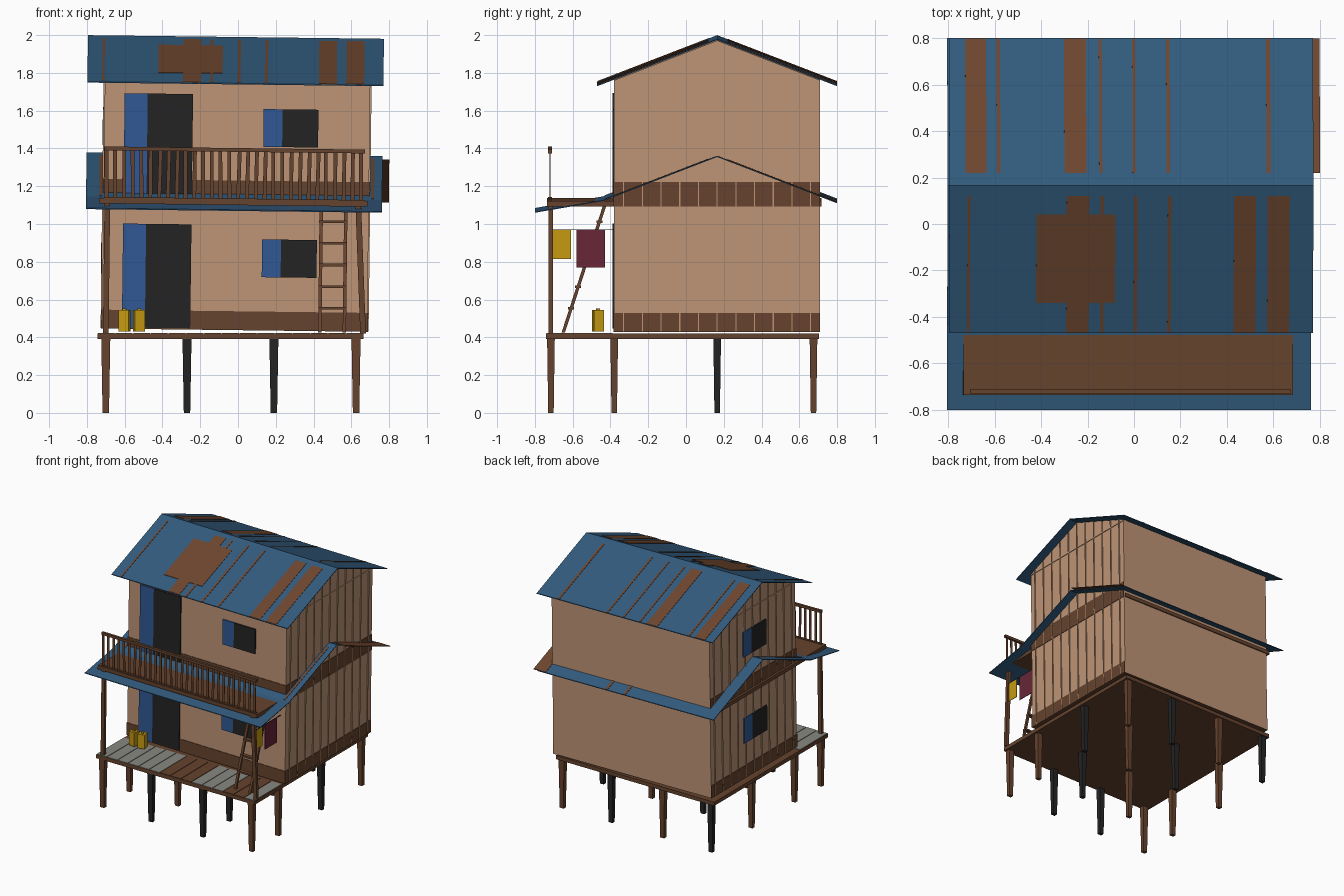
import bpy, bmesh, random
from mathutils import Matrix, Vector

cube = bpy.data.objects.get("Cube")
if cube:
    bpy.data.objects.remove(cube, do_unlink=True)
random.seed(4)


def material(name, *rgb):
    """Flat colour from sRGB bytes."""
    lin = [((c / 255 + 0.055) / 1.055) ** 2.4 for c in rgb]
    m = bpy.data.materials.new(name)
    m.use_nodes = True
    m.diffuse_color = (*lin, 1)
    m.node_tree.nodes["Principled BSDF"].inputs["Base Color"].default_value = (*lin, 1)
    return m


WALL = material("tan_wall", 190, 149, 118)
WOOD = material("brown_wood", 102, 67, 46)
RUST = material("rust", 110, 70, 46)
ROOF = material("blue_metal", 50, 91, 126)
DARK = material("near_black", 36, 36, 36)
BLUE = material("door_blue", 48, 88, 148)
YELLOW = material("yellow", 198, 154, 17)
MAROON = material("maroon", 104, 38, 56)
GREY = material("grey_plank", 136, 136, 129)

# The house body leans very slightly to one side
PIVOT = Vector((-0.01, 0, 1.1))
LEAN = Matrix.Translation(PIVOT) @ Matrix.Rotation(0.0122, 4, 'Y') @ Matrix.Translation(-PIVOT)


def box(x0, x1, y0, y1, z0, z1):
    """Solid given as bottom loop and top loop."""
    loop = [(x0, y0), (x1, y0), (x1, y1), (x0, y1)]
    return [(x, y, z0) for x, y in loop], [(x, y, z1) for x, y in loop]


def bar(a, b, wa, wb, depth=1.0):
    """Square bar from a to b, with half widths wa and wb."""
    ends = []
    for (x, y, z), w in ((a, wa), (b, wb)):
        d = w * depth
        ends.append([(x - w, y - d, z), (x + w, y - d, z), (x + w, y + d, z), (x - w, y + d, z)])
    return ends[0], ends[1]


def prism(profile, x0, x1):
    """Side profile (y, z) drawn out along x."""
    return [(x0, y, z) for y, z in profile], [(x1, y, z) for y, z in profile]


def part(name, mat, solids, lean=False):
    bm = bmesh.new()
    for low, high in solids:
        a = [bm.verts.new(p) for p in low]
        b = [bm.verts.new(p) for p in high]
        bm.faces.new(a[::-1])
        bm.faces.new(b)
        n = len(a)
        for i in range(n):
            j = (i + 1) % n
            bm.faces.new((a[i], a[j], b[j], b[i]))
    bmesh.ops.recalc_face_normals(bm, faces=bm.faces)
    if lean:
        bm.transform(LEAN)
    mesh = bpy.data.meshes.new(name)
    bm.to_mesh(mesh)
    bm.free()
    mesh.materials.append(mat)
    obj = bpy.data.objects.new(name, mesh)
    bpy.context.collection.objects.link(obj)
    return obj


# Stilts under the deck, some of them replaced with dark ones
stilts = {True: [], False: []}
dark_stilts = {(1, 0), (2, 0), (2, 1), (1, 2), (3, 2), (0, 3), (2, 3)}
for i, x in enumerate((-0.70, -0.27, 0.19, 0.625)):
    for j, y in enumerate((-0.715, -0.38, 0.165, 0.675)):
        stilts[(i, j) in dark_stilts].append(bar((x, y, 0), (x, y, 0.4), 0.017, 0.024, 0.85))
part("brown_stilts", WOOD, stilts[False])
part("dark_stilts", DARK, stilts[True])

# Deck and the porch planks on it
part("deck", WOOD, [box(-0.745, 0.665, -0.74, 0.705, 0.39, 0.42)])
planks = {True: [], False: []}
for i in range(15):
    x = -0.745 + 0.094 * i
    planks[i in (6, 7, 8, 12, 13)].append(box(x + 0.003, x + 0.091, -0.738, -0.39, 0.42, 0.424))
part("grey_planks", GREY, planks[False])
part("brown_planks", WOOD, planks[True])

# House walls with gables
X0, X1, Y0, Y1 = -0.7125, 0.6925, -0.38, 0.71
RIDGE_Y, PITCH = 0.165, 0.386
TOP, MID = 1.99, 1.37


def slope(y, ridge):
    return ridge - PITCH * abs(y - RIDGE_Y)


under = TOP - 0.01
part("walls", WALL, [prism([(Y0, 0.44), (Y1, 0.44), (Y1, slope(Y1, under)),
                            (RIDGE_Y, under), (Y0, slope(Y0, under))], X0, X1)], True)
part("wall_bands", WOOD, [box(X0 - 0.004, X1 + 0.004, Y0 - 0.004, Y1 - 0.001, z, z + h)
                          for z, h in ((0.438, 0.1), (1.1, 0.13))], True)

# Battens on the gable ends
battens = []
for x in (X0, X1):
    for i in range(11):
        y = Y0 + 0.05 + 0.099 * i
        battens.append(box(x - 0.007, x + 0.007, y - 0.003, y + 0.003, 0.44, slope(y, under) - 0.005))
    battens.append(box(x - 0.005, x + 0.005, Y0, Y1, 1.757, 1.767))
part("gable_battens", WALL, battens, True)

# Doors and windows: a blue leaf beside a dark opening, on both floors
leaves, openings = [], []
for z in (0, 0.69):
    for a, b, c, z0, z1 in ((-0.607, -0.485, -0.245, 0.445, 0.995), (0.13, 0.23, 0.42, 0.72, 0.92)):
        leaves.append(box(a, b, Y0 - 0.009, Y0, z0 + z, z1 + z))
        openings.append(box(b, c, Y0 - 0.009, Y0, z0 + z, z1 + z))
    leaves.append(box(X0 - 0.009, X0, 0.19, 0.29, 0.72 + z, 0.92 + z))
    openings.append(box(X0 - 0.009, X0, 0.0, 0.19, 0.72 + z, 0.92 + z))
part("door_and_shutter_leaves", BLUE, leaves, True)
part("door_and_window_openings", DARK, openings, True)

# Upper roof, and the middle roof that runs on over the porch
RX0, RX1 = -0.805, 0.762


def sheet(points, thick=0.006):
    return points + [(y, z - thick) for y, z in reversed(points)]


part("upper_roof", ROOF, [prism(sheet([(-0.47, slope(-0.47, TOP)), (RIDGE_Y, TOP),
                                       (0.8, slope(0.8, TOP))]), RX0, RX1)], True)
part("middle_roof", ROOF, [prism(sheet([(-0.8, 1.075), (-0.44, slope(-0.44, MID)), (RIDGE_Y, MID),
                                        (0.8, slope(0.8, MID))]), RX0, RX1)], True)


def patch(x0, x1, y0, y1, ridge):
    """Rust plate lying on a roof slope."""
    ends = [(y, slope(y, ridge) + 0.003) for y in (y0, y1)]
    return prism(sheet(ends, 0.005), x0, x1)


FRONT, BACK = (-0.469, 0.12), (0.22, 0.799)
rust = [patch(-0.43, -0.09, -0.34, 0.04, TOP)]
for x0, x1 in ((-0.727, -0.715), (-0.3, -0.203), (-0.155, -0.14), (-0.01, 0.005),
               (0.135, 0.15), (0.42, 0.515), (0.565, 0.66)):
    rust.append(patch(x0, x1, *FRONT, TOP))
for x0, x1 in ((-0.735, -0.645), (-0.6, -0.585), (-0.31, -0.215), (-0.16, -0.147),
               (-0.016, -0.003), (0.13, 0.145), (0.56, 0.578)):
    rust.append(patch(x0, x1, *BACK, TOP))
part("upper_roof_rust", RUST, rust, True)
part("middle_roof_rust", RUST,
     [patch(0.69, 0.798, *BACK, MID), patch(-0.02, 0.0, *BACK, MID), patch(0.14, 0.16, *BACK, MID),
      patch(0.705, 0.72, -0.43, 0.12, MID), patch(-0.735, -0.72, -0.43, 0.12, MID)], True)

# Upper floor slab that forms the balcony
part("balcony_floor", WOOD, [box(-0.735, 0.685, -0.735, 0.718, 1.1, 1.13)], True)

# Balcony railing with flat slats
part("balcony_rails", WOOD, [box(-0.71, 0.67, -0.73, -0.71, 1.382, 1.402),
                             box(-0.71, 0.67, -0.73, -0.71, 1.125, 1.135)], True)
slats = []
for i in range(30):
    x = -0.697 + 0.0465 * i
    slats.append(bar((x, -0.72, 1.13), (x + random.uniform(-0.006, 0.006), -0.72, 1.385),
                     0.01, 0.01, 0.15))
part("balcony_slats", WOOD, slats, True)

# Porch posts
part("porch_posts", WOOD, [bar((-0.70, -0.715, 0.42), (-0.692, -0.715, 1.11), 0.015, 0.015, 0.8),
                           bar((0.662, -0.715, 0.42), (0.637, -0.715, 1.095), 0.015, 0.015, 0.8)])

# Leaning ladder
foot, head = Vector((0, -0.65, 0.425)), Vector((0.008, -0.43, 1.1))
ladder = []
for x in (0.433, 0.563):
    side = Vector((x, 0, 0))
    ladder.append(bar(foot + side, head + side, 0.009, 0.009))
for i in range(5):
    p = foot.lerp(head, 0.19 + 0.17 * i)
    ladder.append(box(0.43, 0.575, p.y - 0.016, p.y + 0.016, p.z - 0.007, p.z + 0.007))
part("ladder", WOOD, ladder)

# Clothes line with two cloths
LINE_X = 0.645
part("clothes_line", DARK, [box(LINE_X - 0.002, LINE_X + 0.002, -0.72, Y0, 0.967, 0.972)])
part("yellow_cloth", YELLOW, [box(LINE_X - 0.002, LINE_X + 0.002, -0.71, -0.61, 0.815, 0.967)])
part("maroon_cloth", MAROON, [box(LINE_X - 0.002, LINE_X + 0.002, -0.58, -0.43, 0.77, 0.967)])

# Water cans by the door
for side, x, turn in (("left", -0.525, 0.2), ("right", -0.6, -0.2)):
    can = part(side + "_water_can", YELLOW, [box(-0.027, 0.027, -0.027, 0.027, 0, 0.112),
                                            box(-0.009, 0.009, -0.009, 0.009, 0.112, 0.12)])
    can.location = (x, -0.465, 0.432)
    can.rotation_euler.z = turn
